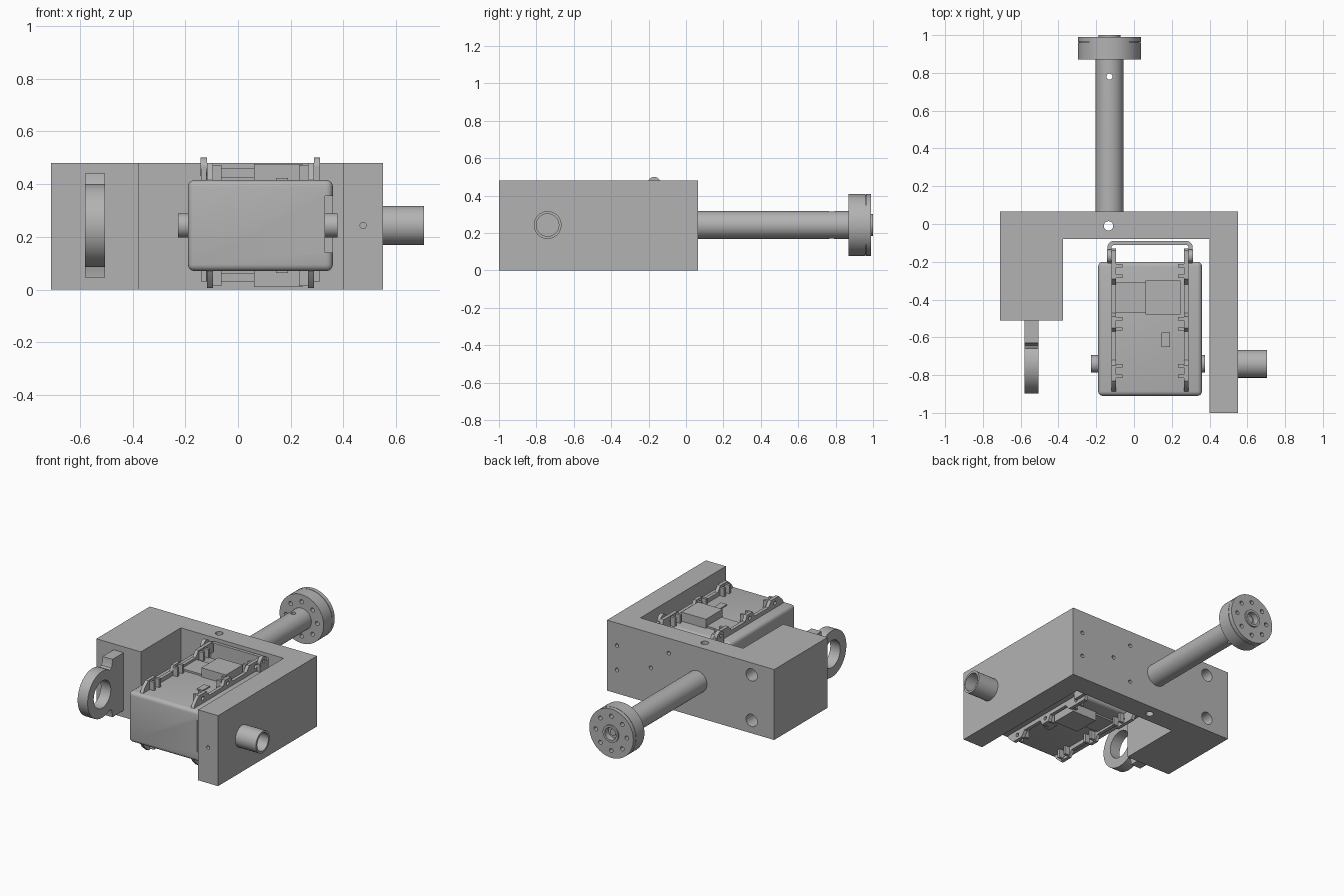
import bpy, bmesh, math
from mathutils import Matrix, Vector

if "Cube" in bpy.data.objects:
    bpy.data.objects.remove(bpy.data.objects["Cube"], do_unlink=True)

grey = bpy.data.materials.new("machined grey")
grey.use_nodes = True
grey.diffuse_color = (0.45, 0.45, 0.45, 1)
grey.node_tree.nodes["Principled BSDF"].inputs["Base Color"].default_value = grey.diffuse_color

MID = 0.243      # height of the main axis
SERVO_X = 0.085  # centre plane of the servo
ROD_X = -0.13
PIVOT_Y = -0.74


def activate(ob):
    bpy.ops.object.select_all(action='DESELECT')
    ob.select_set(True)
    bpy.context.view_layer.objects.active = ob


def shade(ob):
    activate(ob)
    bpy.ops.object.shade_smooth_by_angle(angle=math.radians(35))


def finish(name, bm, smooth=True):
    bmesh.ops.recalc_face_normals(bm, faces=bm.faces[:])
    mesh = bpy.data.meshes.new(name)
    bm.to_mesh(mesh)
    bm.free()
    mesh.materials.append(grey)
    ob = bpy.data.objects.new(name, mesh)
    bpy.context.collection.objects.link(ob)
    if smooth:
        shade(ob)
    return ob


def add_box(bm, x, y, z):
    size = (x[1] - x[0], y[1] - y[0], z[1] - z[0])
    centre = Vector((x[0] + x[1], y[0] + y[1], z[0] + z[1])) / 2
    bmesh.ops.create_cube(bm, size=1, matrix=Matrix.LocRotScale(centre, None, Vector(size)))


def add_rod(bm, axis, start, length, radius, sides=48):
    direction = Vector([float(axis == a) for a in "xyz"])
    turn = Vector((0, 0, 1)).rotation_difference(direction)
    place = Matrix.LocRotScale(Vector(start) + direction * length / 2, turn, None)
    bmesh.ops.create_cone(bm, cap_ends=True, segments=sides, radius1=radius, radius2=radius,
                          depth=length, matrix=place)


def add_prism(bm, points, axis, low, high):
    """Extrude a 2D outline: (y, z) along x, or (x, y) along z."""
    if axis == "x":
        verts, move = [bm.verts.new((low, a, b)) for a, b in points], (high - low, 0, 0)
    else:
        verts, move = [bm.verts.new((a, b, low)) for a, b in points], (0, 0, high - low)
    face = bm.faces.new(verts)
    made = bmesh.ops.extrude_face_region(bm, geom=[face])["geom"]
    bmesh.ops.translate(bm, vec=move, verts=[v for v in made if isinstance(v, bmesh.types.BMVert)])


def cut(ob, bm):
    cutter = finish("cutter", bm, False)
    cutter.hide_render = True
    mod = ob.modifiers.new("cut", 'BOOLEAN')
    mod.operation, mod.solver, mod.object = 'DIFFERENCE', 'EXACT', cutter
    activate(ob)
    bpy.ops.object.modifier_apply(modifier=mod.name)
    bpy.data.objects.remove(cutter, do_unlink=True)
    shade(ob)


# Asymmetric fork frame
bm = bmesh.new()
add_prism(bm, [(-.71, .065), (-.71, -.51), (-.375, -.51), (-.375, -.08),
               (.40, -.08), (.40, -1), (.55, -1), (.55, .065)], "z", 0, .48)
frame = finish("fork_frame", bm)

bm = bmesh.new()
add_rod(bm, "z", (-.135, -.01, -.1), .7, .025, 24)
for dz in (-.155, .155):
    add_rod(bm, "y", (-.54, -.25, MID + dz), .4, .042, 32)
for x, dz in ((.475, .083), (.475, -.083), (.22, 0), (.085, .135), (.085, -.125)):
    add_rod(bm, "y", (x, -.05, MID + dz), .2, .013, 16)
add_rod(bm, "y", (.475, -1.1, MID), .25, .012, 16)
add_rod(bm, "x", (.38, PIVOT_Y, MID), .3, .02, 24)
cut(frame, bm)

# Hollow pivot stub on the long arm
bm = bmesh.new()
add_rod(bm, "x", (.54, PIVOT_Y, MID), .165, .074)
stub = finish("pivot_stub", bm)
bm = bmesh.new()
add_rod(bm, "x", (.555, PIVOT_Y, MID), .2, .06)
cut(stub, bm)

# Long rear rod
bm = bmesh.new()
add_rod(bm, "y", (ROD_X, .06, MID), .82, .074)
rod = finish("rear_rod", bm)
bm = bmesh.new()
add_rod(bm, "z", (ROD_X, .78, 0), .6, .016, 24)
cut(rod, bm)

# Bolted end flange, a thick and a thin disc with a hub
for name, y, length, radius in (("flange_disc", .87, .09, .166), ("flange_cap", .963, .027, .166),
                                ("flange_core", .95, .02, .160), ("flange_hub", .98, .02, .058)):
    bm = bmesh.new()
    add_rod(bm, "y", (ROD_X, y, MID), length, radius, 64)
    part = finish(name, bm)
    bm = bmesh.new()
    if name != "flange_disc":
        add_rod(bm, "y", (ROD_X, .93, MID), .1, .042, 32)
    for i in range(8):
        a = math.tau * i / 8
        add_rod(bm, "y", (ROD_X + .117 * math.cos(a), .8, MID + .117 * math.sin(a)), .3, .014, 16)
    cut(part, bm)
bm = bmesh.new()
add_rod(bm, "y", (ROD_X, .95, MID), .025, .024, 6)
finish("flange_screw", bm)

# Ring lever on the short arm
half = [(-.505, .197), (-.63, .197), (-.633, .165), (-.642, .142), (-.658, .136)]
start, ring = math.radians(59), []
for i in range(41):
    a = start + (math.tau - 2 * start) * i / 40
    ring.append((PIVOT_Y + .158 * math.cos(a), .158 * math.sin(a)))
outline = half + ring + [(y, -z) for y, z in reversed(half)]
bm = bmesh.new()
add_prism(bm, [(y, MID + z) for y, z in outline], "x", -.58, -.505)
lever = finish("ring_lever", bm)
bm = bmesh.new()
add_rod(bm, "x", (-.7, PIVOT_Y, MID), .3, .092)
cut(lever, bm)

# Servo case with rounded edges and a side recess
bm = bmesh.new()
add_box(bm, (-.19, .36), (-.91, -.20), (.07, .415))
bmesh.ops.bevel(bm, geom=bm.edges[:], offset=.025, segments=4, profile=.5, affect='EDGES')
case = finish("servo_case", bm)
bm = bmesh.new()
add_box(bm, (.33, .5), (-1, -.55), (.14, .355))
cut(case, bm)

# Output shafts on both sides of the servo
bm = bmesh.new()
add_rod(bm, "x", (-.228, PIVOT_Y, MID), .06, .046, 32)
add_rod(bm, "x", (.31, PIVOT_Y, MID), .067, .046, 32)
finish("servo_shafts", bm)

for side, name in ((1, "upper"), (-1, "lower")):
    def span(a, b):
        return tuple(sorted((MID + side * a, MID + side * b)))

    # Raised electronics box, connector plate and small button
    bm = bmesh.new()
    add_box(bm, (.06, .245), (-.48, -.30), span(.16, .234))
    finish(name + "_box", bm)
    bm = bmesh.new()
    add_box(bm, (-.095, .06), (-.47, -.31), span(.16, .184))
    add_box(bm, (.145, .19), (-.65, -.575), span(.16, .18))
    finish(name + "_plates", bm)

    # Mounting rails with sloped ends, and clips on their inner sides
    profile = [(-.89, .165), (-.87, .20), (-.83, .237), (-.75, .237), (-.72, .20), (-.57, .20),
               (-.55, .237), (-.49, .237), (-.47, .20), (-.32, .20), (-.29, .237),
               (-.14, .237), (-.13, .22), (-.13, .165)]
    rail_bm, clip_bm = bmesh.new(), bmesh.new()
    for flip in (-1, 1):
        low, high = sorted((SERVO_X + flip * .18, SERVO_X + flip * .203))
        add_prism(rail_bm, [(y, MID + side * z) for y, z in profile], "x", low, high)
        clip_x = sorted((SERVO_X + flip * .147, SERVO_X + flip * .182))
        for y in (-.25, -.53, -.78):
            for dy in (-.035, .02):
                add_box(clip_bm, clip_x, (y + dy, y + dy + .018), span(.16, .23))
    rails = finish(name + "_rails", rail_bm)
    finish(name + "_clips", clip_bm)
    bm = bmesh.new()
    for y in (-.79, -.52, -.22):
        add_rod(bm, "x", (-.3, y, MID + side * .205), .8, .013, 16)
    cut(rails, bm)

# Rounded U bracket behind the servo, with hinge lugs
outer, inner = [], []
for flip in (-1, 1):
    for radius, path in ((.036, outer), (.014, inner)):
        leg = [(SERVO_X + flip * (.19 + radius), -.21)]
        for i in range(7):
            a = math.pi / 2 * i / 6
            leg.append((SERVO_X + flip * (.19 + radius * math.cos(a)), -.125 + radius * math.sin(a)))
        path += leg if flip < 0 else leg[::-1]
bm = bmesh.new()
add_prism(bm, outer + inner[::-1], "z", .03, .46)
finish("u_bracket", bm)
bm = bmesh.new()
for flip in (-1, 1):
    add_rod(bm, "x", (SERVO_X + flip * .215 - .012, -.17, .465), .024, .035, 24)
lugs = finish("hinge_lugs", bm)
bm = bmesh.new()
add_rod(bm, "x", (-.3, -.17, .467), .8, .013, 16)
cut(lugs, bm)
